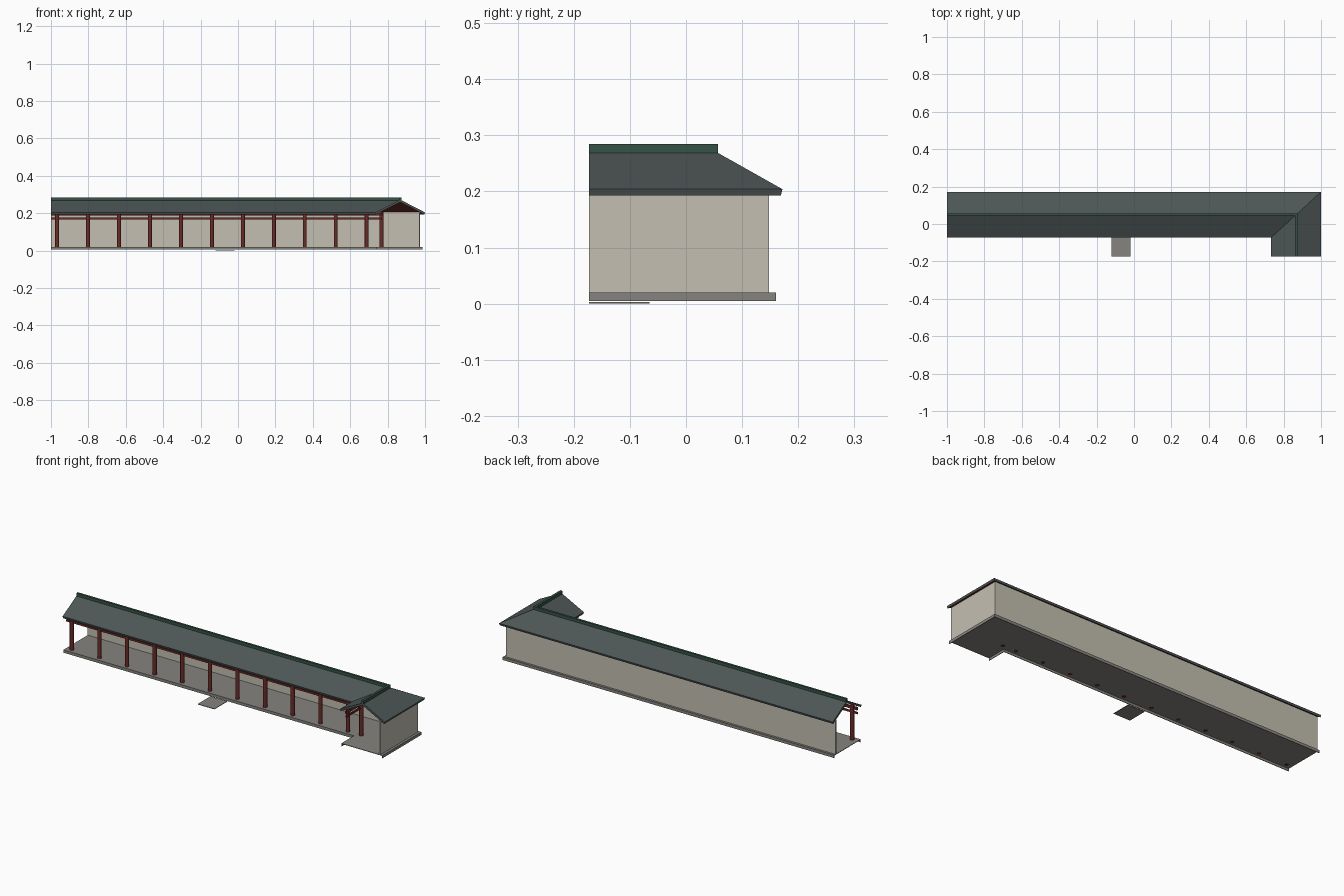
import bpy
import bmesh

cube = bpy.data.objects.get("Cube")
if cube:
    bpy.data.objects.remove(cube, do_unlink=True)

RIDGE_X, RIDGE_Y = 0.868, 0.051   # corner of the ridge line
END_X, END_Y = -1.0, -0.173       # cut ends of the two wings
WIDEN = 1.09                      # the short wing is slightly wider


def material(name, rgb):
    mat = bpy.data.materials.new(name)
    mat.use_nodes = True
    color = (*rgb, 1.0)
    mat.diffuse_color = color
    bsdf = mat.node_tree.nodes["Principled BSDF"]
    bsdf.inputs["Base Color"].default_value = color
    bsdf.inputs["Roughness"].default_value = 0.9
    return mat


ROOF = material("slate_roof", (0.075, 0.092, 0.092))
GREEN = material("green_ridge", (0.035, 0.085, 0.058))
RED = material("red_timber", (0.15, 0.025, 0.02))
PLASTER = material("beige_plaster", (0.55, 0.52, 0.44))
STONE = material("grey_stone", (0.235, 0.23, 0.21))


def finish(name, bm, *mats):
    bmesh.ops.recalc_face_normals(bm, faces=bm.faces)
    mesh = bpy.data.meshes.new(name)
    bm.to_mesh(mesh)
    bm.free()
    for mat in mats:
        mesh.materials.append(mat)
    obj = bpy.data.objects.new(name, mesh)
    bpy.context.collection.objects.link(obj)
    return obj


def sweep(name, profile, *mats):
    """Run a closed (offset, height) profile along the L-shaped plan, mitred."""
    bm = bmesh.new()
    rings = [[], [], []]
    for d, z in profile:
        x, y = RIDGE_X + d * WIDEN, RIDGE_Y + d
        for ring, co in zip(rings, ((END_X, y, z), (x, y, z), (x, END_Y, z))):
            ring.append(bm.verts.new(co))
    n = len(profile)
    for a, b in zip(rings, rings[1:]):
        for i in range(n):
            j = (i + 1) % n
            bm.faces.new((a[i], a[j], b[j], b[i]))
    bm.faces.new(rings[0])
    bm.faces.new(rings[-1])
    return finish(name, bm, *mats)


def band(d0, d1, z0, z1):
    return [(d0, z0), (d1, z0), (d1, z1), (d0, z1)]


# Roof with red underside
roof = sweep("roof", [(-0.124, 0.204), (0, 0.272), (0.121, 0.204),
                      (0.118, 0.193), (0, 0.259), (-0.121, 0.193)], ROOF, RED)
for face in roof.data.polygons:
    if face.normal.z < -0.6:
        face.material_index = 1
sweep("ridge_cap", band(-0.006, 0.006, 0.266, 0.285), GREEN)

# Outer wall and the two beams over the posts
sweep("outer_wall", band(0.091, 0.097, 0.019, 0.206), PLASTER)
sweep("upper_beam", band(-0.096, -0.088, 0.187, 0.202), RED)
sweep("lower_beam", band(-0.095, -0.089, 0.166, 0.176), RED)

# Floor slab, hollow below, with a lip along both long edges
IN, OUT, LIP = -0.117, 0.109, 0.003
sweep("floor", [(IN, 0.0045), (IN, 0.02), (OUT, 0.02), (OUT, 0.0045),
                (OUT - LIP, 0.0045), (OUT - LIP, 0.017),
                (IN + LIP, 0.017), (IN + LIP, 0.0045)], STONE)

# Entrance paving
bm = bmesh.new()
bmesh.ops.create_cube(bm, size=1)
for v in bm.verts:
    v.co = (-0.07 + v.co.x * 0.1, -0.119 + v.co.y * 0.108, 0.0015 + v.co.z * 0.003)
finish("entrance_paving", bm, STONE)

# Row of round posts, the last one at the inner corner
POST_Y = RIDGE_Y - 0.092
post_xs = [-0.967 + 0.1655 * i for i in range(11)] + [RIDGE_X - 0.092 * WIDEN]
for i, x in enumerate(post_xs):
    bm = bmesh.new()
    bmesh.ops.create_cone(bm, cap_ends=True, segments=12, radius1=0.0105,
                          radius2=0.0105, depth=0.19)
    post = finish(f"post_{i + 1}", bm, RED)
    post.location = (x, POST_Y, 0.111)
    for face in post.data.polygons:
        face.use_smooth = abs(face.normal.z) < 0.5
    post.data.set_sharp_from_angle(angle=0.6)
